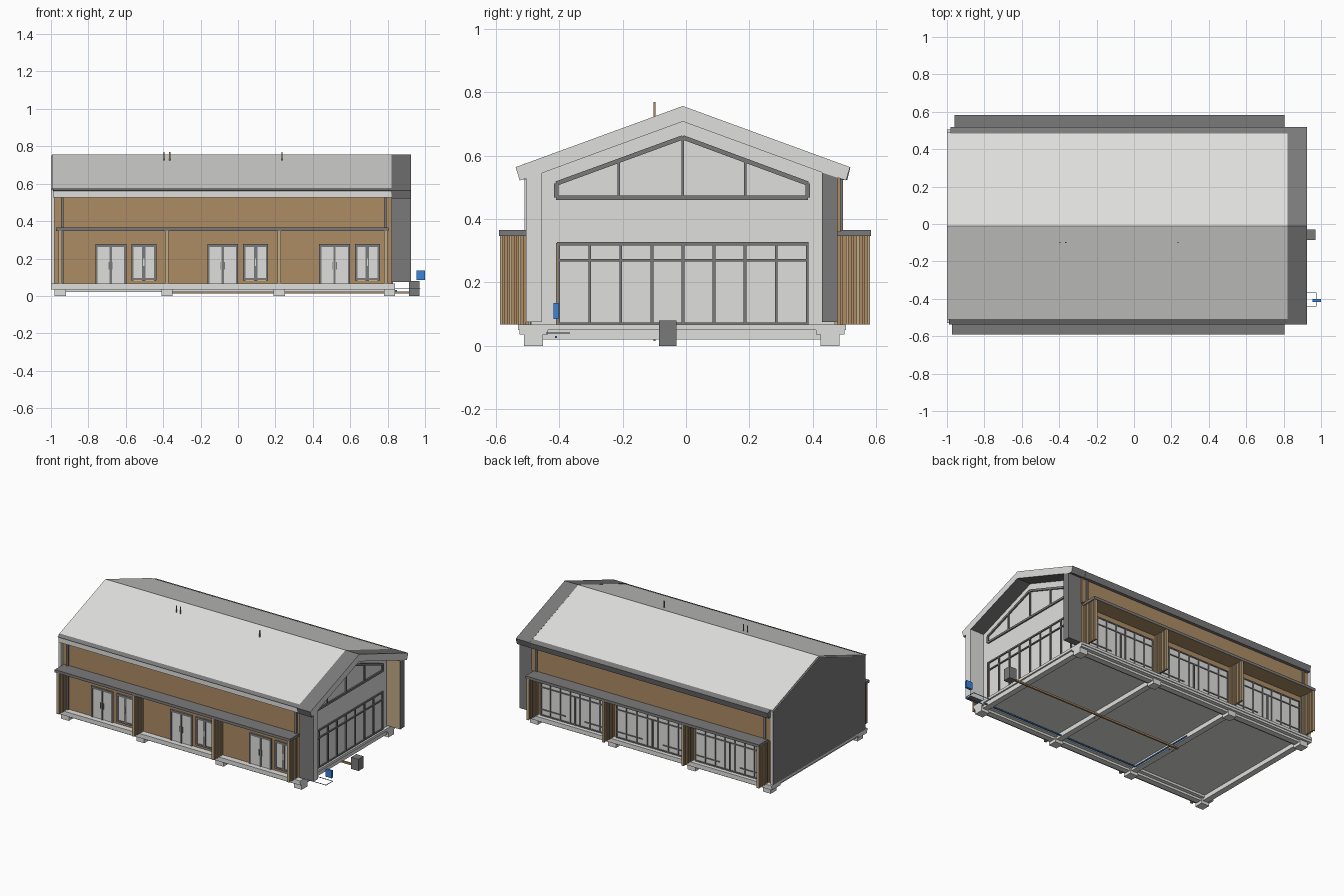
import bpy, bmesh
from mathutils import Vector

cube = bpy.data.objects.get("Cube")
if cube:
    bpy.data.objects.remove(cube)


def material(name, rgb):
    m = bpy.data.materials.new(name)
    m.use_nodes = True
    m.diffuse_color = (*rgb, 1)
    m.node_tree.nodes["Principled BSDF"].inputs["Base Color"].default_value = (*rgb, 1)
    return m


LIGHT = material("light grey", (0.74, 0.74, 0.73))
DARK = material("dark grey", (0.195, 0.195, 0.195))
WOOD = material("timber brown", (0.42, 0.265, 0.13))
TAN = material("pale timber", (0.53, 0.40, 0.24))
BLUE = material("blue", (0.04, 0.23, 0.72))


def finish(name, bm, mats, rule=None):
    """Turn a bmesh into an object; rule maps a face normal to a material slot."""
    bmesh.ops.recalc_face_normals(bm, faces=bm.faces)
    bm.normal_update()
    if rule:
        for f in bm.faces:
            f.material_index = rule(f.normal)
    me = bpy.data.meshes.new(name)
    bm.to_mesh(me)
    bm.free()
    for m in mats:
        me.materials.append(m)
    ob = bpy.data.objects.new(name, me)
    bpy.context.collection.objects.link(ob)


def prism(name, pts, x0, x1, mats, rule=None):
    """Extrude a (y, z) outline along x."""
    bm = bmesh.new()
    face = bm.faces.new([bm.verts.new((x0, y, z)) for y, z in pts])
    new = bmesh.ops.extrude_face_region(bm, geom=[face])["geom"]
    bmesh.ops.translate(bm, vec=(x1 - x0, 0, 0),
                        verts=[v for v in new if isinstance(v, bmesh.types.BMVert)])
    finish(name, bm, mats, rule)


def box(name, x, y, z, mats, rule=None):
    prism(name, [(y[0], z[0]), (y[1], z[0]), (y[1], z[1]), (y[0], z[1])],
          x[0], x[1], mats, rule)


def bar(name, p, q, w, x0, x1, mat):
    """Straight strip of width w between two (y, z) points."""
    p, q = Vector(p), Vector(q)
    n = (q - p).normalized().orthogonal() * w / 2
    prism(name, [p + n, q + n, q - n, p - n], x0, x1, [mat])


def along_x(name, x, y, z, w, mat):
    box(name, x, (y - w / 2, y + w / 2), (z - w / 2, z + w / 2), [mat])


MID = -0.01                       # ridge line in y
BAYS = (-0.95, -0.38, 0.22, 0.79)  # fin positions
RIDGE, SLOPE = 0.757, 0.368
FRAME_END = 0.924


def roof_z(y):
    return RIDGE - abs(y - MID) * SLOPE


# Foundation: slab, beams and footings
box("floor_slab", (-1, 0.84), (-0.53, 0.505), (0.05, 0.067), [LIGHT])
for side, y in (("front", -0.48), ("back", 0.455)):
    box(side + "_ground_beam", (-0.98, 0.82), (y - 0.02, y + 0.02), (0.02, 0.052), [LIGHT])
    box(side + "_slab_edge", (-1, 0.84), (y - 0.045, y + 0.045), (0.035, 0.055), [LIGHT])
for x in (-0.95, -0.38, 0.22, 0.81):
    box("cross_beam", (x - 0.02, x + 0.02), (-0.47, 0.45), (0.02, 0.052), [LIGHT])
    for y in (-0.482, 0.455):
        box("footing", (x - 0.03, x + 0.03), (y - 0.03, y + 0.03), (0, 0.045), [LIGHT])

# Walls: timber on the long sides, light on the open gable
walls = [(-0.49, 0.065), (-0.49, 0.56), (MID, 0.735), (0.47, 0.56), (0.47, 0.065)]
prism("walls", walls, -0.98, 0.82, [WOOD, LIGHT], lambda n: 1 if n.x > 0.5 else 0)
box("back_cladding", (-0.98, 0.825), (0.465, 0.488), (0.36, 0.53), [WOOD])
end = [(-0.51, 0.065), (-0.51, 0.565), (MID, 0.75), (0.49, 0.565), (0.49, 0.065)]
prism("closed_gable_wall", end, -1, -0.98, [LIGHT, DARK], lambda n: 1 if n.x < -0.5 else 0)

# Roof with eaves and gutters
ya, yb = -0.507, 0.487
prism("roof", [(ya, roof_z(ya)), (MID, RIDGE), (yb, roof_z(yb)), (yb, 0.54),
               (MID, 0.72), (ya, 0.54)], -0.995, 0.82, [LIGHT])
box("front_fascia", (-0.99, 0.82), (-0.525, -0.485), (0.525, 0.566), [LIGHT])
prism("front_gutter", [(-0.536, roof_z(-0.536)), (ya, roof_z(ya) + 0.002),
                       (ya, 0.56), (-0.53, 0.56)], -0.99, 0.82, [DARK])
prism("back_gutter", [(0.485, roof_z(0.485) + 0.001), (0.519, roof_z(0.519)),
                      (0.509, 0.523), (0.465, 0.523)], -0.98, 0.82, [DARK])

# Projecting gable frame
rafter = [(-0.525, 0.522), (-0.538, 0.564), (MID, RIDGE), (0.518, 0.564), (0.505, 0.522),
          (0.435, 0.545), (MID, 0.708), (-0.455, 0.545)]
prism("gable_frame", rafter, 0.82, FRAME_END, [DARK, LIGHT], lambda n: 1 if n.x > 0.5 else 0)
box("front_frame_leg", (0.82, FRAME_END), (-0.505, -0.455), (0.075, 0.547), [DARK, LIGHT],
    lambda n: 1 if n.x > 0.5 or n.y > 0.5 else 0)
box("back_frame_leg", (0.82, FRAME_END), (0.43, 0.479), (0.075, 0.547), [DARK, TAN],
    lambda n: 1 if n.y < -0.5 else 0)

# Upper gable window frame
corners = [(-0.41, 0.468), (-0.41, 0.512), (MID, 0.658), (0.385, 0.512), (0.385, 0.468)]
for p, q in zip(corners, corners[1:] + corners[:1]):
    bar("upper_gable_frame", p, q, 0.014, 0.81, 0.829, DARK)
for y in (-0.213, MID, 0.187):
    bar("upper_gable_mullion", (y, 0.468), (y, 0.658 - abs(y - MID) * 0.36), 0.008,
        0.81, 0.828, DARK)

# Lower gable glazing frame
for z, w in ((0.07, 0.008), (0.27, 0.008), (0.322, 0.01)):
    bar("lower_gable_rail", (-0.408, z), (0.387, z), w, 0.81, 0.828, DARK)
for i in range(9):
    y = -0.402 + i * 0.0981
    bar("lower_gable_mullion", (y, 0.067), (y, 0.325), 0.009, 0.81, 0.828, DARK)
bar("lower_gable_jamb", (-0.408, 0.067), (-0.408, 0.325), 0.005, 0.81, 0.83, WOOD)


def opening(name, x0, x1, z0, z1, y, out, splits, rails, w, split_w):
    """Light pane with dark frame on a long wall; out is the outward y sign."""
    def plate(part, x, z, depth, mat):
        box(name + part, x, sorted((y, y + out * depth)), z, [mat])
    plate("_pane", (x0, x1), (z0, z1), 0.004, LIGHT)
    for x, sw in [(x0 + w / 2, w), (x1 - w / 2, w)] + [(s, split_w) for s in splits]:
        plate("_upright", (x - sw / 2, x + sw / 2), (z0, z1), 0.009, DARK)
    for z in (z1 - w / 2, *rails):
        plate("_rail", (x0, x1), (z - w / 2, z + w / 2), 0.009, DARK)


# Front doors and windows, back glazing, one set for each bay
for i in range(3):
    s = i * 0.598
    opening("front_door", -0.762 + s, -0.597 + s, 0.067, 0.277, -0.49, -1,
            [-0.68 + s], [0.267], 0.012, 0.012)
    for x in (-0.69 + s, -0.67 + s):
        box("door_handle", (x - 0.002, x + 0.002), (-0.5, -0.49), (0.14, 0.18), [DARK])
    opening("front_window", -0.57 + s, -0.437 + s, 0.083, 0.277, -0.49, -1,
            [-0.504 + s], [0.267, 0.09], 0.012, 0.018)
    box("window_handle", (-0.507 + s, -0.501 + s), (-0.502, -0.49), (0.16, 0.2), [LIGHT])
    a, b = BAYS[i] + 0.025, BAYS[i + 1] - 0.025
    step = (b - a) / 7
    opening("back_glazing", a, b, 0.067, 0.31, 0.47, 1,
            [a + step * k for k in range(1, 7)], [0.071, 0.26], 0.008, 0.008)
    for l, r in ((a, a + 2.5 * step), (b - 2.5 * step, b)):
        box("back_sill_rail", (l, r), (0.47, 0.479), (0.105, 0.112), [DARK])
    c = (a + b) / 2
    box("back_door_post", (c - 0.005, c + 0.005), (0.47, 0.481), (0.067, 0.26), [DARK])

# Canopies carried on slatted fins, and downpipes
for side, y0, y1, x0 in (("front", -0.59, -0.488, -0.972), ("back", 0.468, 0.584, -0.96)):
    box(side + "_canopy", (x0, 0.805), (y0, y1), (0.347, 0.366), [DARK, WOOD],
        lambda n: 1 if n.z < -0.5 else 0)
    for x in BAYS:
        box(side + "_fin", (x - 0.004, x + 0.004), (y0 + 0.004, y1 - 0.004),
            (0.067, 0.348), [WOOD])
        for k in range(7):
            y = y0 + 0.007 + k * (y1 - y0 - 0.014) / 6
            box(side + "_fin_slat", (x - 0.009, x + 0.009), (y - 0.004, y + 0.004),
                (0.067, 0.348), [WOOD if k % 2 else TAN])
    edge = -0.497 if side == "front" else 0.489
    for x in (-0.94, 0.787):
        box(side + "_downpipe", (x - 0.006, x + 0.006), (edge - 0.006, edge + 0.006),
            (0.067, 0.53), [DARK])

# Roof vents with their risers under the floor
for x in (-0.395, -0.365, 0.235):
    for z in ((0.72, 0.77), (0.015, 0.05)):
        box("vent_pipe", (x - 0.003, x + 0.003), (-0.102, -0.096), z, [WOOD])

# Service boxes and pipes
box("drain_box", (0.915, 0.97), (-0.085, -0.03), (0, 0.08), [DARK])
box("supply_box", (0.955, 1.0), (-0.418, -0.402), (0.085, 0.135), [BLUE])
along_x("drain_pipe", (-0.4, 0.92), -0.058, 0.018, 0.012, WOOD)
along_x("supply_pipe", (-0.355, 0.85), -0.41, 0.028, 0.007, BLUE)
box("supply_branch", (-0.357, -0.35), (-0.41, 0.08), (0.0245, 0.0315), [BLUE])
for y in (-0.44, -0.368):
    along_x("cable", (0.84, 0.975), y, 0.04, 0.003, BLUE)
box("cable_link", (0.972, 0.975), (-0.44, -0.368), (0.0385, 0.0415), [DARK])
